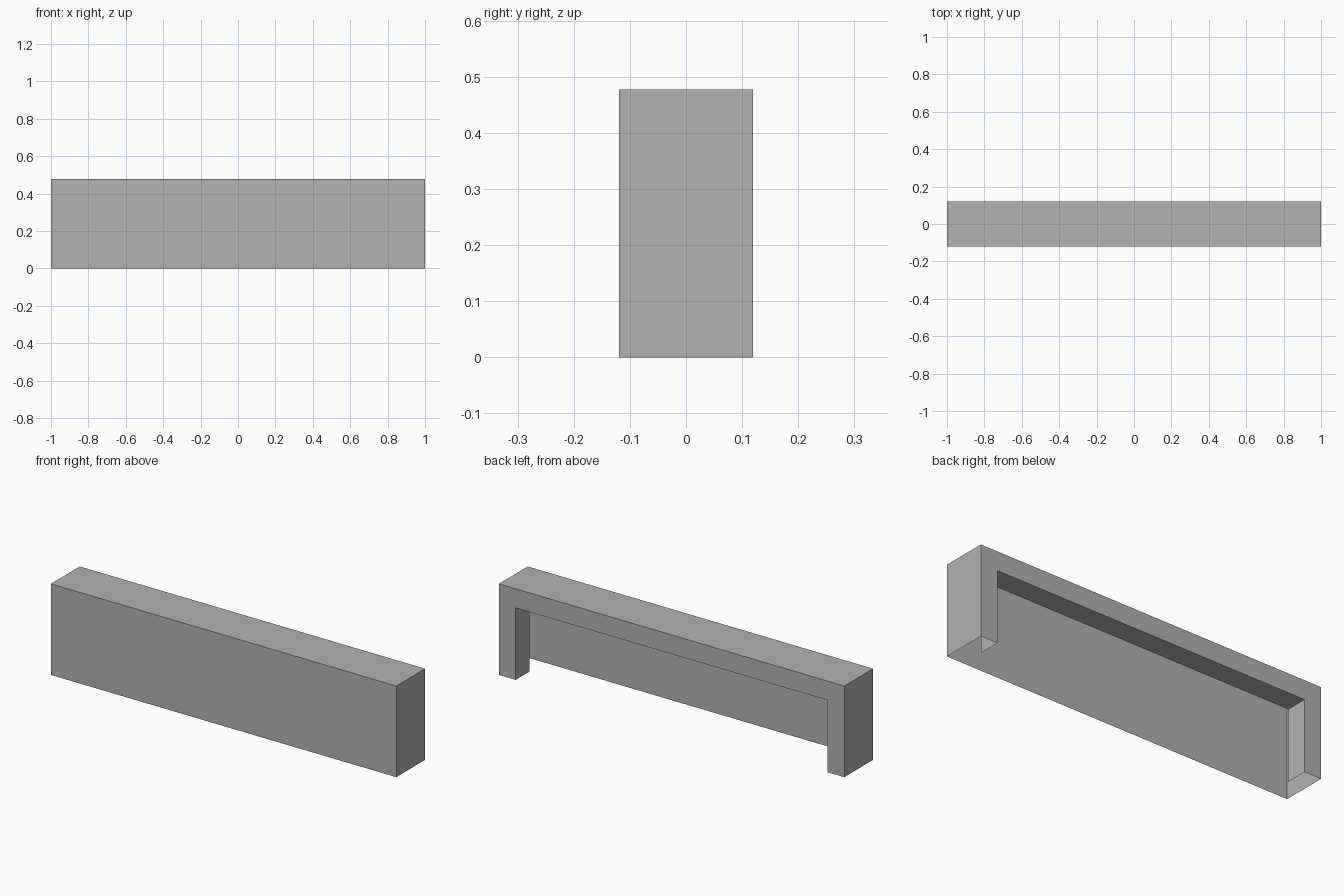
import bpy
import bmesh

cube = bpy.data.objects.get("Cube")
if cube:
    bpy.data.objects.remove(cube, do_unlink=True)

# Overall size, rim widths and depth of the folded lip
HALF_W, HALF_D, HEIGHT = 1.0, 0.119, 0.477
SIDE_RIM, TOP_RIM, LIP = 0.097, 0.1, 0.115

grey = bpy.data.materials.new("plain grey")
grey.use_nodes = True
colour = (0.445, 0.445, 0.445, 1.0)
grey.diffuse_color = colour
grey.node_tree.nodes["Principled BSDF"].inputs["Base Color"].default_value = colour

bm = bmesh.new()


def arch(half_width, height, y):
    """Open-bottomed rectangular arch at depth y."""
    corners = [(-half_width, 0), (-half_width, height),
               (half_width, height), (half_width, 0)]
    return [bm.verts.new((x, y, z)) for x, z in corners]


# Thin sheet: outer shell, then back rim, then lip folded inward
inner = (HALF_W - SIDE_RIM, HEIGHT - TOP_RIM)
rows = [arch(HALF_W, HEIGHT, -HALF_D),
        arch(HALF_W, HEIGHT, HALF_D),
        arch(*inner, HALF_D),
        arch(*inner, HALF_D - LIP)]
for a, b in zip(rows, rows[1:]):
    for i in range(3):
        bm.faces.new((a[i], a[i + 1], b[i + 1], b[i]))

# Front panel
bm.faces.new(reversed(rows[0]))

mesh = bpy.data.meshes.new("hollow_panel")
bm.to_mesh(mesh)
bm.free()
mesh.materials.append(grey)
panel = bpy.data.objects.new("hollow_panel", mesh)
bpy.context.collection.objects.link(panel)
